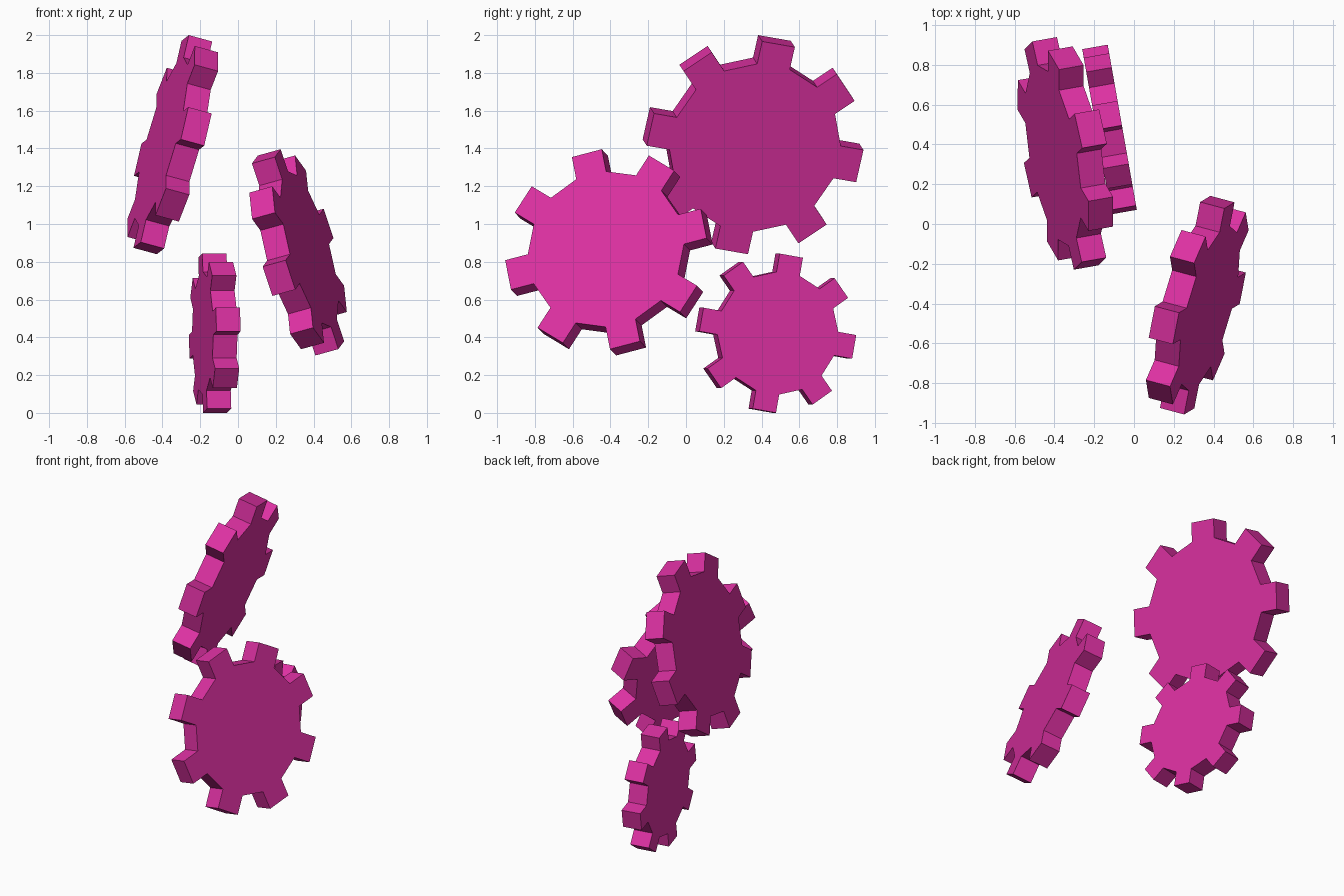
import bpy, bmesh, math
from mathutils import Matrix, Vector

cube = bpy.data.objects.get("Cube")
if cube:
    bpy.data.objects.remove(cube, do_unlink=True)

# single pink paint
pink = bpy.data.materials.new("pink")
pink.use_nodes = True
colour = (0.72, 0.03, 0.36, 1)
pink.diffuse_color = colour
pink.node_tree.nodes["Principled BSDF"].inputs["Base Color"].default_value = colour

TEETH = 8
THICKNESS = 0.13


def make_gear(name, centre, radius, tooth, yaw, pitch, phase):
    """Disc with every other rim face pulled out into a tooth; its axis is near +x."""
    bm = bmesh.new()
    bmesh.ops.create_cone(bm, cap_ends=True, segments=TEETH * 2,
                          radius1=radius, radius2=radius, depth=THICKNESS)
    bm.normal_update()
    rim = [f for f in bm.faces if abs(f.normal.z) < 0.5]
    rim.sort(key=lambda f: math.atan2(f.normal.y, f.normal.x))
    step = math.pi / TEETH
    first = math.atan2(rim[0].normal.y, rim[0].normal.x)

    # teeth
    for face in bmesh.ops.extrude_discrete_faces(bm, faces=rim[::2])["faces"]:
        face.normal_update()
        push = face.normal * tooth
        for v in face.verts:
            v.co += push

    # turn the first tooth to its phase, then tilt the axle
    spin = Matrix.Rotation(-first - math.radians(phase), 4, 'Z')
    y, p = math.radians(yaw), math.radians(pitch)
    axle = Vector((math.cos(p) * math.cos(y), math.cos(p) * math.sin(y), math.sin(p)))
    side = Vector((-math.sin(y), math.cos(y), 0))
    up = axle.cross(side)
    tilt = Matrix((side, up, axle)).transposed().to_4x4()
    bm.transform(spin)
    bmesh.ops.recalc_face_normals(bm, faces=bm.faces)

    mesh = bpy.data.meshes.new(name)
    bm.to_mesh(mesh)
    bm.free()
    mesh.materials.append(pink)
    gear = bpy.data.objects.new(name, mesh)
    gear.matrix_world = Matrix.Translation(centre) @ tilt
    bpy.context.collection.objects.link(gear)


make_gear("large_gear", (-0.345, 0.355, 1.42), 0.46, 0.125, 10, -15, 10)
make_gear("medium_gear", (0.318, -0.408, 0.85), 0.427, 0.126, -15, 15, -15)
make_gear("small_gear", (-0.123, 0.475, 0.422), 0.325, 0.098, 10, 0, 10)
